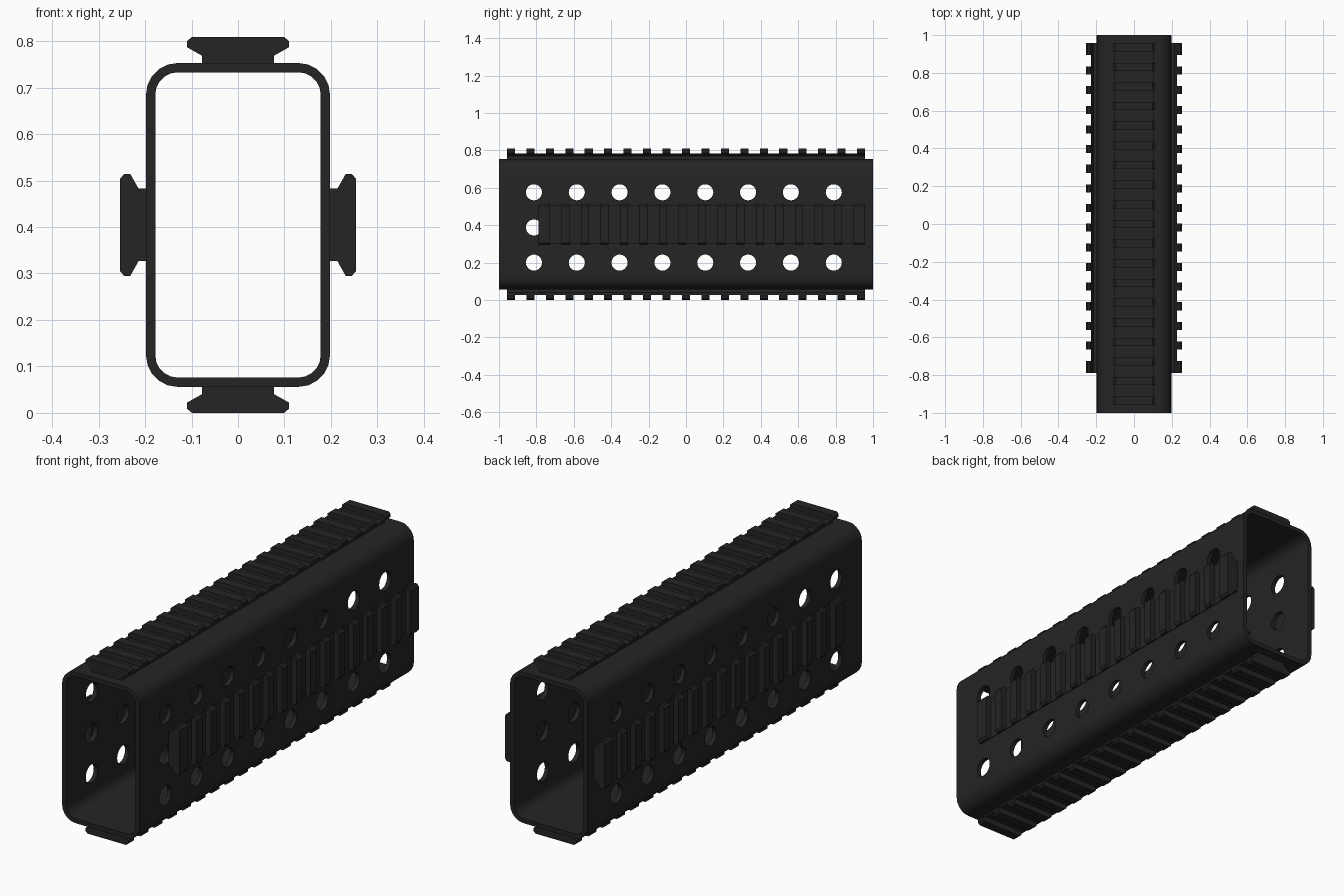
import bpy, bmesh, math
from mathutils import Matrix, Vector

if "Cube" in bpy.data.objects:
    bpy.data.objects.remove(bpy.data.objects["Cube"])

black = bpy.data.materials.new("matte black")
black.diffuse_color = (0.018, 0.018, 0.018, 1)
black.use_nodes = True
black.node_tree.nodes["Principled BSDF"].inputs["Base Color"].default_value = black.diffuse_color

MID_Z = 0.4075            # centre height of the tube
HALF_W, HALF_H = 0.198, 0.3485
PITCH, TOOTH = 0.104, 0.043


def new_object(name, bm):
    bmesh.ops.recalc_face_normals(bm, faces=bm.faces)
    me = bpy.data.meshes.new(name)
    bm.to_mesh(me)
    bm.free()
    me.materials.append(black)
    ob = bpy.data.objects.new(name, me)
    bpy.context.collection.objects.link(ob)
    return ob


def cut(ob, cutter):
    """Subtract the cutter, apply, and delete the cutter."""
    cutter.hide_render = True
    mod = ob.modifiers.new("cut", 'BOOLEAN')
    mod.operation, mod.solver, mod.object = 'DIFFERENCE', 'EXACT', cutter
    bpy.context.view_layer.objects.active = ob
    bpy.ops.object.modifier_apply(modifier=mod.name)
    bpy.data.objects.remove(cutter)


def rounded_rect(hw, hh, r, seg=5):
    pts = []
    for i, (sx, sz) in enumerate([(1, 1), (-1, 1), (-1, -1), (1, -1)]):
        for k in range(seg + 1):
            a = math.pi / 2 * (i + k / seg)
            pts.append((sx * (hw - r) + r * math.cos(a), sz * (hh - r) + r * math.sin(a)))
    return pts


# Hollow rounded tube
bm = bmesh.new()
rings = []
for pts in (rounded_rect(HALF_W, HALF_H, 0.068), rounded_rect(HALF_W - 0.02, HALF_H - 0.02, 0.048)):
    for y in (-1, 1):
        rings.append([bm.verts.new((x, y, z + MID_Z)) for x, z in pts])
n = len(rings[0])
for a, b in ((0, 1), (1, 3), (3, 2), (2, 0)):
    for i in range(n):
        j = (i + 1) % n
        bm.faces.new((rings[a][i], rings[a][j], rings[b][j], rings[b][i]))
tube = new_object("handguard_tube", bm)

# Three rows of eight round vent holes through both side walls
bm = bmesh.new()
for z in (0.203, 0.391, 0.579):
    for k in range(8):
        m = Matrix.Translation((0, -0.813 + 0.229 * k, z)) @ Matrix.Rotation(math.pi / 2, 4, 'Y')
        bmesh.ops.create_cone(bm, cap_ends=True, segments=32, radius1=0.043,
                              radius2=0.043, depth=1, matrix=m)
cut(tube, new_object("vent_cutter", bm))
bpy.ops.object.select_all(action='DESELECT')
tube.select_set(True)
bpy.context.view_layer.objects.active = tube
bpy.ops.object.shade_smooth_by_angle(angle=math.radians(30))


# Slotted accessory rails
def rail(name, base, angle, y0, y1, notches):
    half = [(0.078, 0), (0.078, 0.016), (0.110, 0.034), (0.110, 0.047), (0.099, 0.056)]
    profile = half + [(-x, z) for x, z in reversed(half)]
    bm = bmesh.new()
    face = bm.faces.new([bm.verts.new((x, y0, z)) for x, z in profile])
    ext = bmesh.ops.extrude_face_region(bm, geom=[face])
    bmesh.ops.translate(bm, vec=(0, y1 - y0, 0),
                        verts=[v for v in ext["geom"] if isinstance(v, bmesh.types.BMVert)])
    ob = new_object(name, bm)
    # cross slots between the teeth
    bm = bmesh.new()
    for k in range(notches):
        y = (y0 + y1) / 2 + (k - (notches - 1) / 2) * PITCH
        m = Matrix.Translation((0, y, 0.03 + 0.05)) @ Matrix.Diagonal((0.4, PITCH - TOOTH, 0.1, 1))
        bmesh.ops.create_cube(bm, size=1, matrix=m)
    cut(ob, new_object("slot_cutter", bm))
    ob.data.transform(Matrix.Translation(Vector(base)) @ Matrix.Rotation(angle, 4, 'Y'))


rail("top_rail", (0, 0, MID_Z + HALF_H), 0, -0.957, 0.957, 18)
rail("bottom_rail", (0, 0, MID_Z - HALF_H), math.pi, -0.957, 0.957, 18)
rail("right_rail", (HALF_W, 0, MID_Z), math.pi / 2, -0.788, 0.957, 16)
rail("left_rail", (-HALF_W, 0, MID_Z), -math.pi / 2, -0.788, 0.957, 16)

# Rest exactly on the ground
for ob in bpy.context.collection.objects:
    ob.data.transform(Matrix.Translation((0, 0, 0.056 - (MID_Z - HALF_H))))
